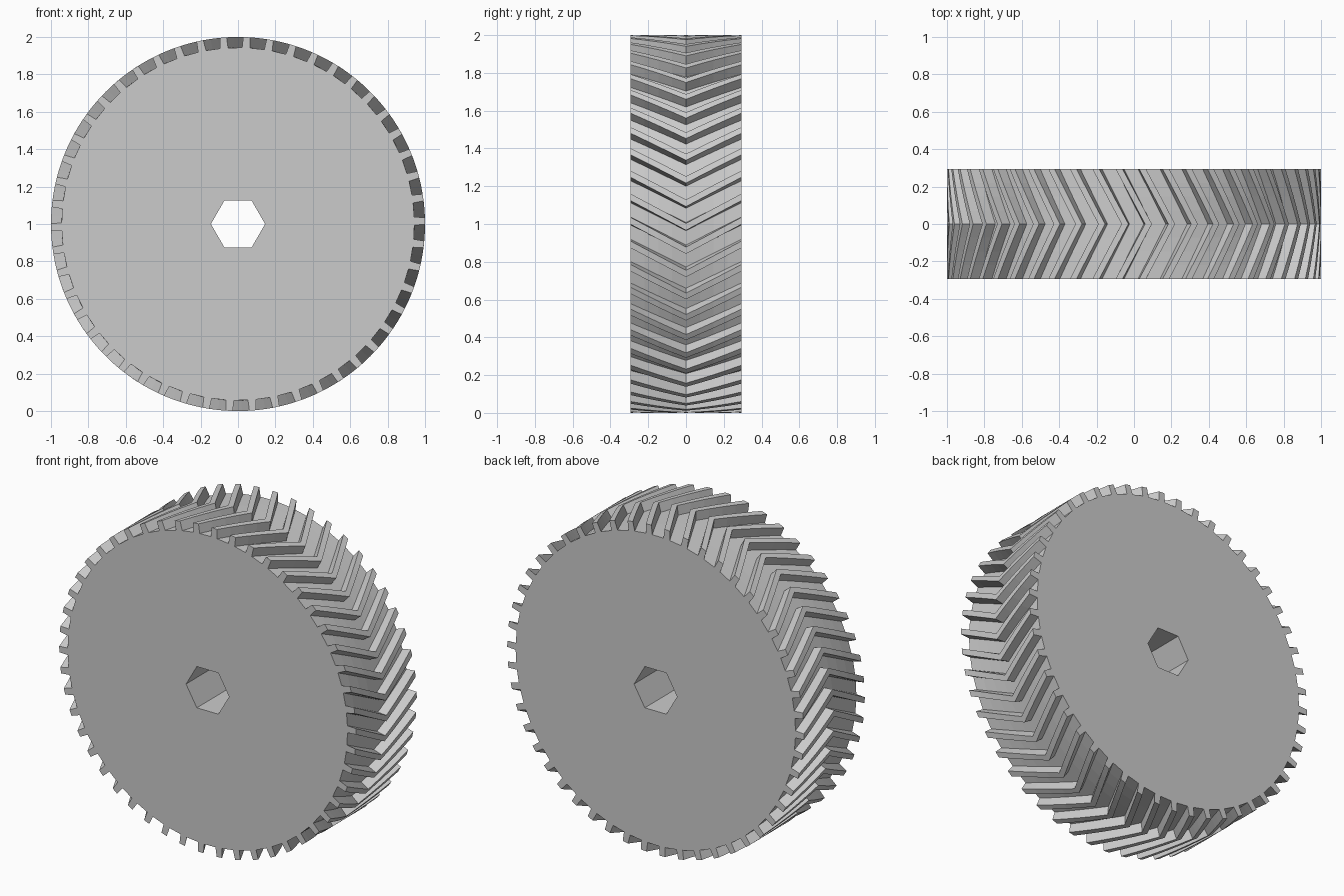
import bpy, bmesh
from math import cos, sin, radians, tau

cube = bpy.data.objects.get("Cube")
if cube:
    bpy.data.objects.remove(cube, do_unlink=True)

TEETH = 50
TIP_R, ROOT_R, BORE_R = 1.0, 0.943, 0.145
HALF_WIDTH = 0.293
TWIST = radians(9)           # rotation from each end to the middle
PHASE = radians(0.95)
TIP_HALF, ROOT_HALF = radians(1.05), radians(1.3)
STEPS = 4                    # slices in each half

grey = bpy.data.materials.new("plain grey")
grey.use_nodes = True
colour = (0.6, 0.6, 0.6, 1)
grey.diffuse_color = colour
grey.node_tree.nodes["Principled BSDF"].inputs["Base Color"].default_value = colour

bm = bmesh.new()


def ring(points, y):
    """Closed loop of vertices from (radius, angle) pairs at depth y."""
    return [bm.verts.new((r * cos(a), y, 1 + r * sin(a))) for r, a in points]


def bridge(a, b):
    n = len(a)
    for i in range(n):
        j = (i + 1) % n
        bm.faces.new((a[i], a[j], b[j], b[i]))


def loop_edges(loop):
    return [bm.edges.get((loop[i - 1], loop[i])) for i in range(len(loop))]


# Tooth outline
outline = []
for k in range(TEETH):
    c = PHASE + tau * k / TEETH
    outline += [(ROOT_R, c - ROOT_HALF), (TIP_R, c - TIP_HALF),
                (TIP_R, c + TIP_HALF), (ROOT_R, c + ROOT_HALF)]

# Chevron teeth: the outline turns toward the middle and back again
rings = []
for s in range(-STEPS, STEPS + 1):
    t = s / STEPS
    turn = -TWIST * (1 - abs(t))
    rings.append(ring([(r, a + turn) for r, a in outline], t * HALF_WIDTH))
for a, b in zip(rings, rings[1:]):
    bridge(a, b)

# Hexagonal bore
hexagon = [(BORE_R, tau * i / 6) for i in range(6)]
bore = [ring(hexagon, y) for y in (-HALF_WIDTH, HALF_WIDTH)]
bridge(*bore)

# Flat end faces around the bore
for outer, inner, side in ((rings[0], bore[0], -1), (rings[-1], bore[1], 1)):
    bmesh.ops.triangle_fill(bm, use_beauty=True, use_dissolve=False,
                            edges=loop_edges(outer) + loop_edges(inner),
                            normal=(0, side, 0))

bmesh.ops.recalc_face_normals(bm, faces=bm.faces[:])
mesh = bpy.data.meshes.new("herringbone_gear")
bm.to_mesh(mesh)
bm.free()
mesh.materials.append(grey)
gear = bpy.data.objects.new("herringbone_gear", mesh)
bpy.context.collection.objects.link(gear)
